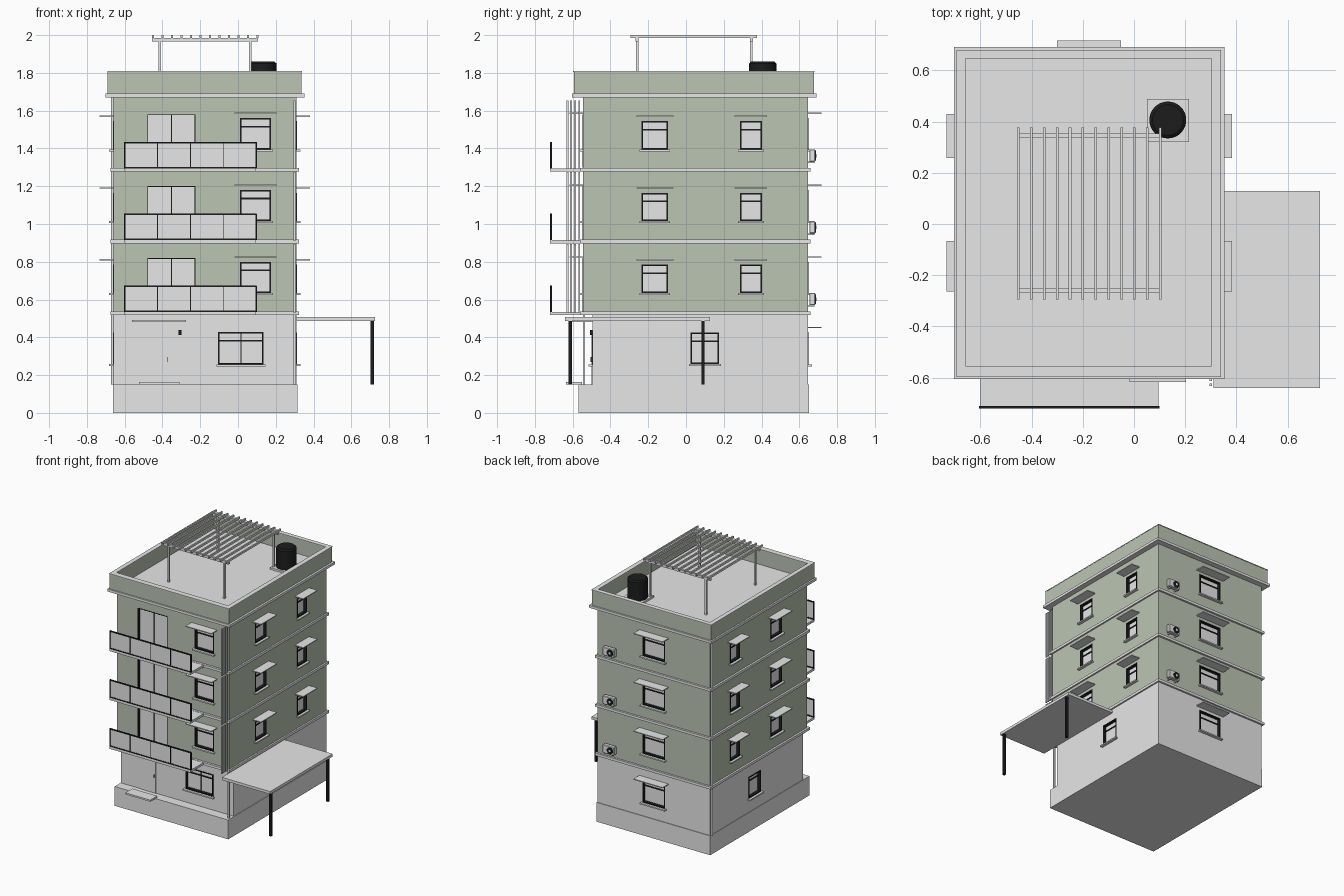
import bpy, bmesh
from mathutils import Matrix, Vector

if "Cube" in bpy.data.objects:
    bpy.data.objects.remove(bpy.data.objects["Cube"])


def material(name, rgb):
    m = bpy.data.materials.new(name)
    m.use_nodes = True
    m.diffuse_color = (*rgb, 1)
    m.node_tree.nodes["Principled BSDF"].inputs["Base Color"].default_value = (*rgb, 1)
    return m


GREY = material("pale grey", (0.8, 0.8, 0.8))
GREEN = material("sage green", (0.50, 0.56, 0.45))
BLACK = material("black", (0.012, 0.012, 0.012))

# Wall planes: each maps (along, outward) to world x, y
WALLS = {
    "plan": lambda u, d: (u, d),
    "front": lambda u, d: (u, -0.545 - d),
    "porch": lambda u, d: (u, -0.495 - d),
    "back": lambda u, d: (u, 0.645 + d),
    "right": lambda u, d: (0.31 + d, u),
    "left": lambda u, d: (-0.66 - d, u),
}


def boxes(name, mat, specs, wall="plan"):
    """One object made of boxes given as (u0, u1, d0, d1, z0, z1)."""
    bm = bmesh.new()
    for u0, u1, d0, d1, z0, z1 in specs:
        a = Vector((*WALLS[wall](u0, d0), z0))
        b = Vector((*WALLS[wall](u1, d1), z1))
        size = [abs(s) for s in b - a]
        bmesh.ops.create_cube(bm, size=1, matrix=Matrix.Translation((a + b) / 2) @ Matrix.Diagonal((*size, 1)))
    return finish(name, bm, mat)


def finish(name, bm, mat):
    mesh = bpy.data.meshes.new(name)
    bm.to_mesh(mesh)
    bm.free()
    mesh.materials.append(mat)
    obj = bpy.data.objects.new(name, mesh)
    bpy.context.collection.objects.link(obj)
    return obj


def cylinder(name, mat, radius, depth, centre, rot=Matrix(), sides=24, top=None):
    bm = bmesh.new()
    bmesh.ops.create_cone(bm, cap_ends=True, segments=sides, radius1=radius,
                          radius2=radius if top is None else top, depth=depth,
                          matrix=Matrix.Translation(centre) @ rot)
    for f in bm.faces:
        f.smooth = len(f.verts) == 4
    obj = finish(name, bm, mat)
    for e in obj.data.edges:
        e.use_edge_sharp = abs(obj.data.vertices[e.vertices[0]].co.z - obj.data.vertices[e.vertices[1]].co.z) < 1e-5
    return obj


DEEP = 0.03
openings = []


def window(wall, u0, u1, z0, z1, awning=True, split=False, door=False):
    """Recessed frame and glass, with sill and awning."""
    openings.append((wall, (u0, u1, -DEEP, 0.02, z0, z1)))
    t = 0.004 if door else 0.008
    f0, f1 = -DEEP, 0.003
    frame = [(u0, u0 + t, f0, f1, z0, z1), (u1 - t, u1, f0, f1, z0, z1), (u0, u1, f0, f1, z1 - t, z1)]
    mid = (u0 + u1) / 2
    if not door:
        bar = z1 - 0.045
        frame += [(u0, u1, f0, f1, z0, z0 + t), (u0, u1, f0, -0.014, bar - 0.004, bar + 0.004)]
    if split or door:
        frame.append((mid - 0.003, mid + 0.003, f0, -0.014, z0, z1))
    boxes(wall + "_window_frame", BLACK, frame, wall)
    boxes(wall + "_window_glass", GREY, [(u0, u1, -DEEP, -0.02, z0, z1)], wall)
    if not door:
        boxes(wall + "_window_sill", GREY, [(u0 - 0.01, u1 + 0.01, -DEEP, 0.022, z0 - 0.01, z0)], wall)
    if awning:
        boxes(wall + "_window_awning", GREY, [(u0 - 0.028, u1 + 0.028, 0, 0.072, z1 + 0.022, z1 + 0.029)], wall)


# Main volumes
boxes("plinth", GREY, [(-0.663, 0.315, -0.57, 0.65, 0, 0.15)])
ground = boxes("ground_floor", GREY, [(-0.66, 0.31, -0.495, 0.645, 0.15, 0.53)])
upper = boxes("upper_floors", GREEN, [(-0.66, 0.31, -0.545, 0.645, 0.53, 1.68)])

# Repeating storeys
for base in (0.535, 0.915, 1.295):
    boxes("floor_band", GREY, [(-0.675, 0.322, -0.562, 0.66, base - 0.018, base + 0.002)])
    window("front", 0.01, 0.175, base + 0.1, base + 0.265)
    window("front", -0.48, -0.225, base + 0.003, base + 0.285, awning=False, door=True)
    window("back", -0.272, -0.078, base + 0.1, base + 0.265)
    for side in ("right", "left"):
        window(side, -0.235, -0.095, base + 0.1, base + 0.25)
        window(side, 0.285, 0.402, base + 0.1, base + 0.25)

    # Balcony with a framed front panel rail
    boxes("balcony_slab", GREY, [(-0.6, 0.095, -0.72, -0.545, base - 0.018, base)])
    low, high = base, base + 0.138
    boxes("balcony_panel", GREY, [(-0.6, 0.095, -0.717, -0.713, low, high)])
    rails = [(-0.603, 0.098, -0.72, -0.71, z, z + 0.008) for z in (low, high - 0.006)]
    for i in range(5):
        x = -0.6 + i * 0.174
        w = 0.004 if i in (0, 4) else 0.002
        rails.append((x - w, x + w, -0.72, -0.71, low, high))
    boxes("balcony_rail", BLACK, rails)

    # Screen of slender fins at the front corner
    boxes("corner_fins", GREY, [(0.295, 0.305, y, y + 0.01, base - 0.005, base + 0.36)
                                for y in (-0.633, -0.613, -0.593, -0.57)])

    # Air conditioner on brackets with a dark fan
    ac = boxes("air_conditioner", GREY, [(0.14, 0.24, 0.008, 0.04, base + 0.035, base + 0.1)], "back")
    bev = ac.modifiers.new("Bevel", "BEVEL")
    bev.width = 0.004
    boxes("air_conditioner_bracket", GREY, [(u, u + 0.008, 0, 0.036, base + 0.028, base + 0.036)
                                            for u in (0.155, 0.217)], "back")
    turn = Matrix.Rotation(1.5708, 4, "X")
    cylinder("fan_grille", BLACK, 0.026, 0.005, (0.175, 0.686, base + 0.067), turn)
    cylinder("fan_hub", GREY, 0.009, 0.006, (0.175, 0.687, base + 0.067), turn)

# Ground floor windows
window("porch", -0.105, 0.135, 0.255, 0.427, awning=False, split=True)
window("back", -0.272, -0.078, 0.255, 0.427)
for side in ("right", "left"):
    window(side, 0.025, 0.175, 0.258, 0.425, awning=False)

# Cut the openings into the walls
for body in (ground, upper):
    for i, (wall, spec) in enumerate(openings):
        is_low = spec[4] < 0.5
        if is_low != (body is ground):
            continue
        cutter = boxes("opening_cutter", body.data.materials[0], [spec], wall)
        cutter.hide_render = True
        mod = body.modifiers.new("Opening", "BOOLEAN")
        mod.operation, mod.object, mod.solver = "DIFFERENCE", cutter, "EXACT"
    bpy.context.view_layer.update()
    cut = bpy.data.meshes.new_from_object(body.evaluated_get(bpy.context.evaluated_depsgraph_get()))
    for mod in list(body.modifiers):
        helper = mod.object
        body.modifiers.remove(mod)
        bpy.data.objects.remove(helper)
    body.data = cut

# Entrance: door, canopy, step, lamp
boxes("entrance_door", GREY, [(-0.48, -0.36, 0, 0.004, 0.15, 0.425)], "porch")
boxes("door_handle", BLACK, [(-0.373, -0.37, 0.004, 0.01, 0.27, 0.295)], "porch")
boxes("entrance_canopy", GREY, [(-0.56, -0.275, 0, 0.12, 0.48, 0.493)], "porch")
boxes("entrance_step", GREY, [(-0.525, -0.31, -0.635, -0.55, 0.15, 0.163)])
boxes("entrance_lamp", BLACK, [(-0.314, -0.298, 0, 0.014, 0.412, 0.438)], "porch")
boxes("porch_column", GREY, [(0.294, 0.306, -0.546, -0.534, 0.15, 0.52)])

# Side carport
boxes("carport_roof", GREY, [(0.31, 0.725, -0.64, 0.128, 0.487, 0.508)])
boxes("carport_posts", BLACK, [(0.702, 0.72, y - 0.009, y + 0.009, 0.15, 0.487) for y in (-0.613, 0.09)])

# Rear downpipe
cylinder("downpipe", GREY, 0.008, 1.52, (-0.664, 0.63, 0.91), sides=12)

# Roof deck, cornice and parapet
boxes("cornice", GREY, [(-0.702, 0.353, -0.604, 0.69, 1.67, 1.69)])
boxes("parapet", GREEN, [(-0.69, -0.66, -0.594, 0.677, 1.69, 1.805), (0.305, 0.337, -0.594, 0.677, 1.69, 1.805),
                         (-0.66, 0.305, -0.594, -0.556, 1.69, 1.805), (-0.66, 0.305, 0.647, 0.677, 1.69, 1.805)])
boxes("parapet_cap", GREY, [(-0.692, -0.658, -0.597, 0.68, 1.805, 1.81), (0.303, 0.339, -0.597, 0.68, 1.805, 1.81),
                            (-0.658, 0.303, -0.597, -0.554, 1.805, 1.81), (-0.658, 0.303, 0.645, 0.68, 1.805, 1.81)])

# Pergola
boxes("pergola_posts", GREY, [(x - 0.007, x + 0.007, y - 0.007, y + 0.007, 1.69, 1.968)
                              for x in (-0.415, 0.065) for y in (-0.259, 0.346)])
boxes("pergola_beams", GREY, [(-0.455, 0.105, y - 0.008, y + 0.008, 1.965, 1.985) for y in (-0.259, 0.346)])
boxes("pergola_slats", GREY, [(-0.456 + i * 0.0503, -0.446 + i * 0.0503, -0.295, 0.377, 1.985, 2.0)
                              for i in range(12)])

# Water tank on its base
boxes("tank_base", GREY, [(0.05, 0.215, 0.32, 0.488, 1.69, 1.705)])
cylinder("water_tank", BLACK, 0.072, 0.145, (0.132, 0.406, 1.7775), sides=32)
cylinder("tank_lid", BLACK, 0.072, 0.01, (0.132, 0.406, 1.855), sides=32, top=0.06)
